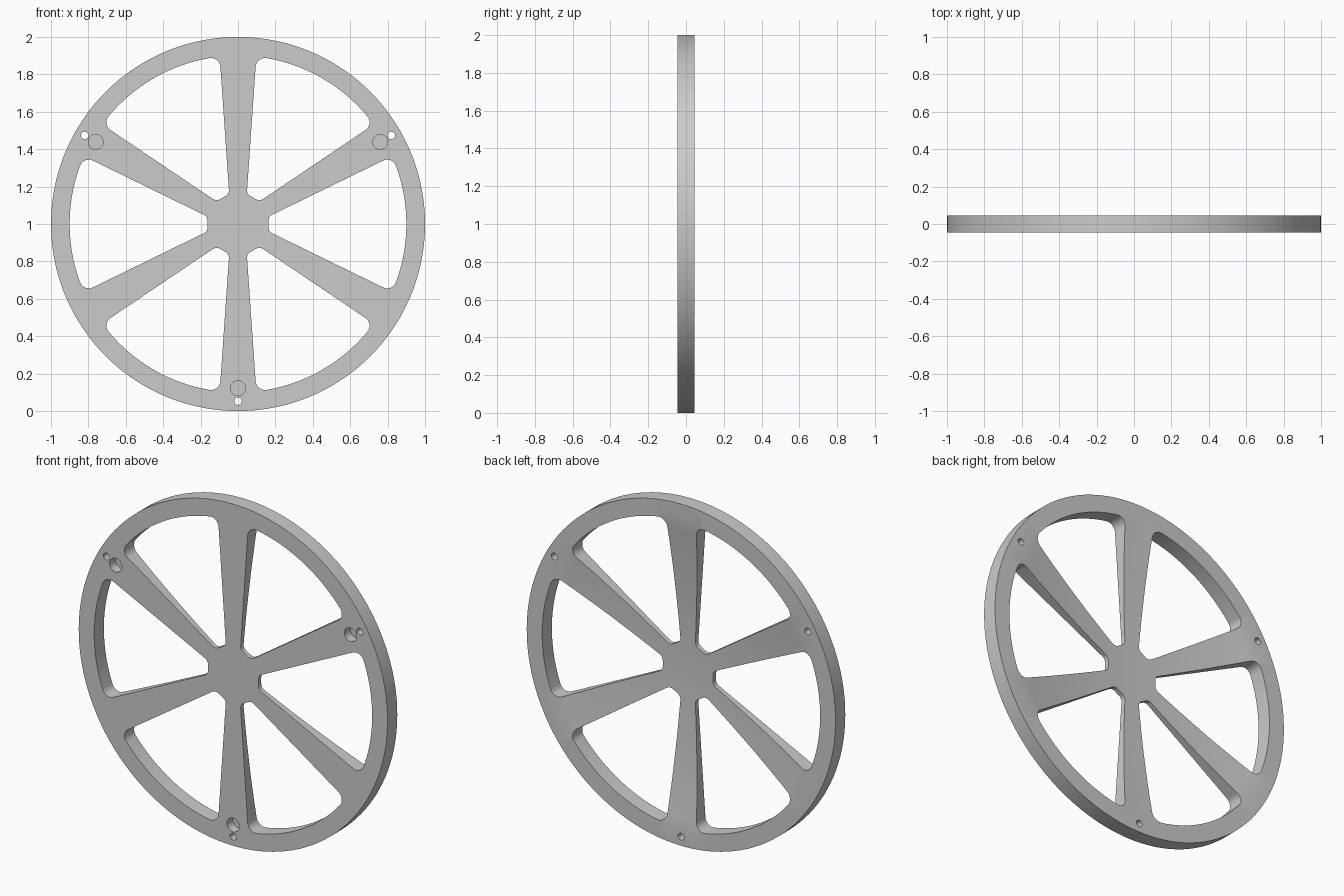
import bpy, bmesh, math
from mathutils import Matrix, Vector

cube = bpy.data.objects.get("Cube")
if cube:
    bpy.data.objects.remove(cube, do_unlink=True)

HALF = 0.045          # half thickness
RIM_IN = 0.9          # inner radius of the rim
CENTRE = Matrix.Translation((0, 0, 1))

grey = bpy.data.materials.new("satin grey")
grey.use_nodes = True
grey.diffuse_color = (0.6, 0.6, 0.6, 1)
grey.node_tree.nodes["Principled BSDF"].inputs["Base Color"].default_value = (0.6, 0.6, 0.6, 1)


def make_object(name, bm):
    bmesh.ops.recalc_face_normals(bm, faces=bm.faces)
    mesh = bpy.data.meshes.new(name)
    bm.to_mesh(mesh)
    bm.free()
    mesh.materials.append(grey)
    obj = bpy.data.objects.new(name, mesh)
    bpy.context.collection.objects.link(obj)
    obj.matrix_world = CENTRE
    return obj


def add_prism(bm, outline, y0, y1):
    """Extrude an x-z outline from y0 to y1."""
    face = bm.faces.new([bm.verts.new((x, y0, z)) for x, z in outline])
    ext = bmesh.ops.extrude_face_region(bm, geom=[face])
    verts = [v for v in ext["geom"] if isinstance(v, bmesh.types.BMVert)]
    bmesh.ops.translate(bm, verts=verts, vec=(0, y1 - y0, 0))


def arc(cx, cz, r, a0, a1, n):
    return [(cx + r * math.cos(a0 + (a1 - a0) * i / n),
             cz + r * math.sin(a0 + (a1 - a0) * i / n)) for i in range(n + 1)]


def turn(points, a):
    c, s = math.cos(a), math.sin(a)
    return [(x * c - z * s, x * s + z * c) for x, z in points]


def window_outline():
    """Rounded opening between two tapered spokes, pointing along +x."""
    start = Vector((0.18, 0.048))
    edge = (Vector((0.784, 0.343)) - start).normalized()
    slope = math.atan2(edge.y, edge.x)
    inward = Vector((edge.y, -edge.x))
    # Fillet at the hub
    f = 0.035
    p = start + inward * f
    hub_x = 0.163 + f
    hub_z = p.y + (hub_x - p.x) * edge.y / edge.x
    hub = arc(hub_x, hub_z, f, slope + math.pi / 2, math.pi, 8)
    # Fillet tangent to the rim
    f = 0.05
    p = start + inward * f
    b = p.dot(edge)
    c = p + edge * (-b + math.sqrt(b * b - p.length_squared + (RIM_IN - f) ** 2))
    rim_a = math.atan2(c.y, c.x)
    corner = arc(c.x, c.y, f, rim_a, slope + math.pi / 2, 10)
    upper = arc(0, 0, RIM_IN, 0, rim_a, 14)[:-1] + corner + hub
    return upper + [(x, -z) for x, z in reversed(upper[1:])]


# Disc with a flat front and a dished back
HUB_Y, DISH_R = -0.02, 0.897
profile = [(0, -HALF), (1, -HALF), (1, HALF)]
profile += [(DISH_R * k / 16, HUB_Y + (HALF - HUB_Y) * (k / 16) ** 2) for k in range(16, -1, -1)]
bm = bmesh.new()
verts = [bm.verts.new((r, y, 0)) for r, y in profile]
edges = [bm.edges.new(pair) for pair in zip(verts, verts[1:])]
bmesh.ops.spin(bm, geom=verts + edges, axis=(0, 1, 0), cent=(0, 0, 0),
               angle=math.tau, steps=144, use_duplicate=False)
bmesh.ops.remove_doubles(bm, verts=bm.verts, dist=0.0001)
wheel = make_object("spoked_wheel", bm)

# Cutters: six windows, three through holes and three blind front holes
bm = bmesh.new()
for i in range(6):
    add_prism(bm, turn(window_outline(), i * math.pi / 3), -0.2, 0.2)
for i in range(3):
    a = math.radians(30 + 120 * i)
    for dist, radius, depth in ((0.947, 0.02, 0.2), (0.878, 0.04, 0.01)):
        circle = arc(dist, 0, radius, 0, math.tau, 32)[:-1]
        add_prism(bm, turn(circle, a), -0.2, depth)
cutter = make_object("opening_cutter", bm)
cutter.hide_render = True

# Cut the openings, then remove the cutter
mod = wheel.modifiers.new("openings", "BOOLEAN")
mod.operation = "DIFFERENCE"
mod.solver = "EXACT"
mod.object = cutter
bpy.context.view_layer.update()
bpy.ops.object.select_all(action="DESELECT")
wheel.select_set(True)
bpy.context.view_layer.objects.active = wheel
bpy.ops.object.modifier_apply(modifier=mod.name)
bpy.data.objects.remove(cutter, do_unlink=True)
bpy.ops.object.shade_smooth_by_angle(angle=math.radians(25))
